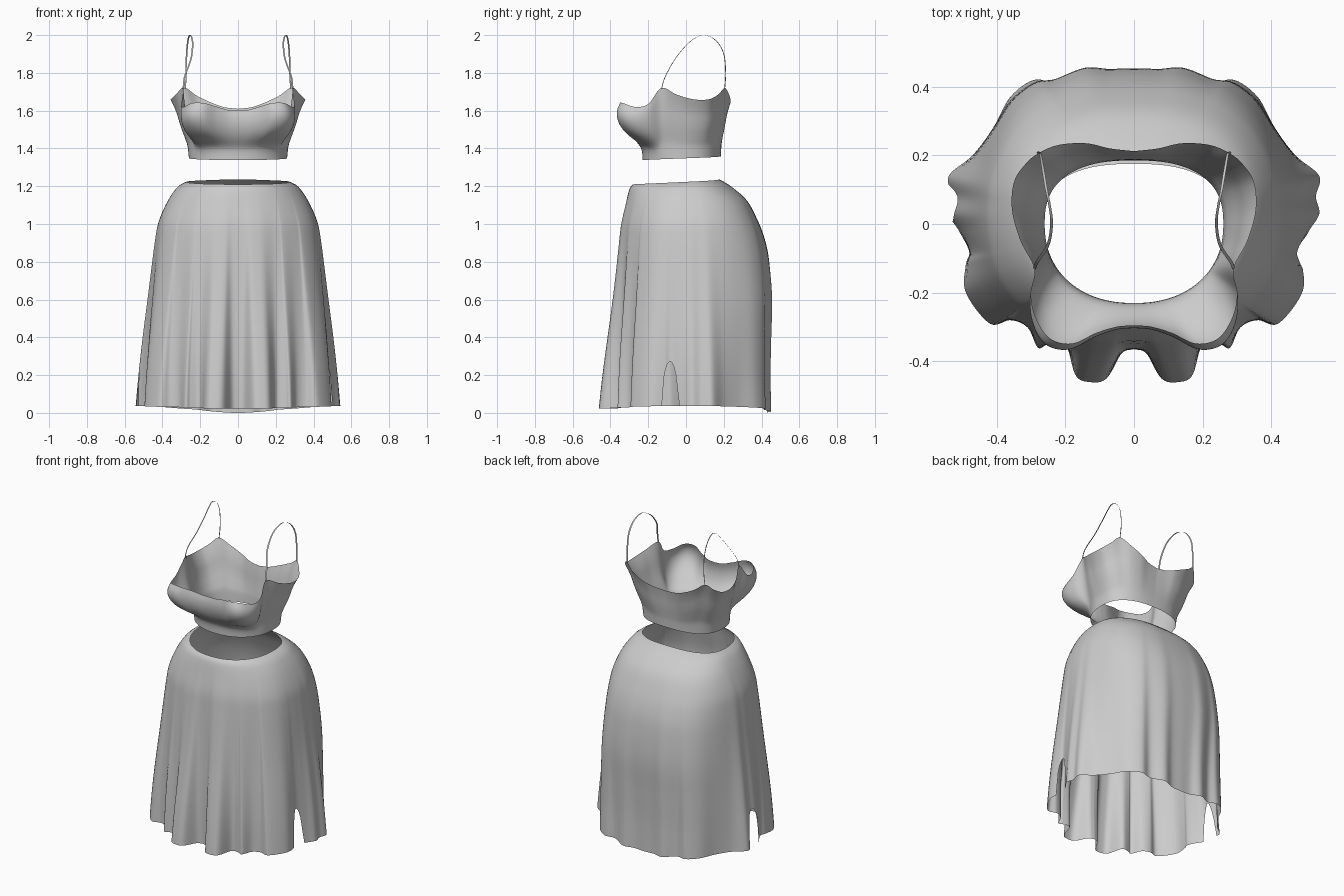
import bpy, bmesh
from math import sin, cos, atan2, sqrt
from mathutils import Vector

old = bpy.data.objects.get("Cube")
if old:
    bpy.data.objects.remove(old, do_unlink=True)

cloth = bpy.data.materials.new("light grey cloth")
cloth.use_nodes = True
GREY = (0.6, 0.6, 0.6, 1)
cloth.diffuse_color = GREY
cloth.node_tree.nodes["Principled BSDF"].inputs["Base Color"].default_value = GREY


def spline(points, t):
    """Smooth curve through the points, t from 0 to 1."""
    pts = [Vector(p) for p in points]
    last = len(pts) - 1
    i = min(int(t * last), last - 1)
    f = t * last - i
    b, c = pts[i], pts[i + 1]
    a = pts[i - 1] if i else 2 * b - c
    d = pts[i + 2] if i + 2 <= last else 2 * c - b
    return b + 0.5 * f * ((c - a) + f * (2 * a - 5 * b + 4 * c - d + f * (3 * (b - c) + d - a)))


def lookup(table, key):
    """Smooth reading of rows that begin with a rising key."""
    rows = [Vector(r) for r in table]
    last = len(rows) - 1
    i = max(k for k in range(last) if rows[k][0] <= key)

    def slope(k):
        a, b = rows[max(k - 1, 0)], rows[min(k + 1, last)]
        return (b - a) / (b[0] - a[0])

    p, q = rows[i], rows[i + 1]
    h = q[0] - p[0]
    f = (key - p[0]) / h
    ease = f * f * (3 - 2 * f)
    bend = slope(i) * (f * (1 - f) ** 2) - slope(i + 1) * (f * f * (1 - f))
    return (p + (q - p) * ease + bend * h)[1:]


def oval(theta, side, front, back):
    """Radius of an oval, rounder in front and squarer behind; theta is 0 in front."""
    depth, n = (front, 2.2) if cos(theta) > 0 else (back, 2.5)
    return ((abs(sin(theta)) / side) ** n + (abs(cos(theta)) / depth) ** n) ** (-1 / n)


def sheet(name, make_column, count):
    """Cloth surface from columns of points, built on both sides and welded."""
    bm = bmesh.new()
    for side in (1, -1):
        grid = []
        for i in range(count + 1):
            column = make_column(i / count, side)
            grid.append([bm.verts.new((side * x, y, z)) for x, y, z in column])
        for r, s in zip(grid, grid[1:]):
            for j in range(len(r) - 1):
                bm.faces.new((r[j], s[j], s[j + 1], r[j + 1])[::side])
    bmesh.ops.remove_doubles(bm, verts=bm.verts, dist=0.0002)
    mesh = bpy.data.meshes.new(name)
    bm.to_mesh(mesh)
    bm.free()
    mesh.materials.append(cloth)
    mesh.shade_smooth()
    bpy.context.collection.objects.link(bpy.data.objects.new(name, mesh))


# Skirt: pleated hem outline, front to back, in hundredths
HEM = [(0, -36), (3.5, -37.5), (8, -45), (13, -46), (17, -44), (20, -35), (25, -35),
       (28, -36), (31, -30), (36, -28), (42, -29), (49, -20), (49, -12), (48, -8),
       (51, -2), (54, 3), (53, 8), (54, 14), (47, 20), (41, 28), (36, 37),
       (29, 42), (22, 41), (14, 45), (7, 43), (0, 43)]
# Skirt profile: share of the way down, then side, front and back reach
PROFILE = [(0, .272, .28, .175), (.01, .3, .293, .2), (.03, .328, .303, .238),
           (.09, .375, .32, .32), (.18, .42, .342, .38), (.26, .437, .35, .417),
           (.35, .45, .357, .44), (.52, .472, .37, .455), (.7, .495, .385, .445),
           (.85, .51, .395, .437), (1, .52, .4, .435)]
# Arched slits: centre and half width, by side
SLIT = {1: (-0.085, 0.043), -1: (0.06, 0.05)}


def skirt_column(u, side):
    hem = spline(HEM, u) / 100
    theta = atan2(hem.x, -hem.y)
    swell = hem.length / oval(theta, *PROFILE[-1][1:]) - 1
    top = 1.223 - 0.013 * cos(theta)
    low = 0.022 + 0.015 * sin(theta) ** 2 - 0.022 * max(0, -cos(theta)) ** 8
    centre, width = SLIT[side]
    d = (hem.y - centre) / width
    if abs(d) < 1 and hem.x > 0.4:
        low += 0.235 * sqrt(1 - d * d)
    column = []
    for j in range(45):
        z = low + (top - low) * (1 - (j / 44) ** 1.4)
        v = min(1, (top - z) / (top - 0.03))
        r = oval(theta, *lookup(PROFILE, v)) * (1 + swell * v ** 1.5)
        column.append((r * sin(theta), -r * cos(theta), z))
    return column[::-1]


sheet("skirt", skirt_column, 160)

# Cropped top: upper edge from front to back, in hundredths
EDGE = [(0, -29.5, 160), (5, -29.9, 160.3), (11, -31.7, 162), (18, -34.8, 164), (24.5, -33.3, 164),
        (28.7, -27, 162), (30, -20, 163.5), (29, -13, 172), (33, -5, 168.5), (35.5, 4, 166),
        (35, 12, 166), (32, 17, 168.5), (28, 20.5, 172), (22, 23, 168), (14, 23.5, 164.2),
        (7, 22, 161.8), (0, 21.2, 161)]
# Share of the way up, then outward share at the bust and elsewhere
SWELL = [(0, 0, 0), (.12, .02, .04), (.22, .09, .09), (.3, .27, .18), (.4, .58, .3), (.5, .83, .42),
         (.62, 1.02, .54), (.75, 1.12, .66), (.88, 1.11, .82), (1, 1, 1)]


def top_column(u, side):
    edge = spline(EDGE, u) / 100
    theta = atan2(edge.x, -edge.y)
    r = oval(theta, 0.26, 0.23, 0.185)
    hem = Vector((r * sin(theta), -r * cos(theta), 1.348 - 0.01 * cos(theta)))
    bust = min(1, max(0, -edge.y / 0.32))
    bust *= bust * (3 - 2 * bust)
    column = []
    for j in range(25):
        t = j / 24
        front, rest = lookup(SWELL, t)
        p = hem.lerp(edge, rest + (front - rest) * bust)
        p.z = hem.z + (edge.z - hem.z) * t
        column.append(p)
    return column


sheet("cropped_top", top_column, 112)

# Shoulder straps: narrow flat ribbons over each shoulder
STRAP = [(29, -13, 171.5), (28.2, -11, 178), (25, -6, 187), (24, 0, 194.5), (24.5, 5, 198.5),
         (25.5, 10, 200), (26.5, 16, 197), (27.2, 20, 190), (27.5, 21, 180), (28, 20.5, 171.5)]
HALF_WIDTH = Vector((0.004, 0.002, 0))


def strap_column(u, side):
    p = spline(STRAP, u) / 100
    return [p - HALF_WIDTH, p + HALF_WIDTH]


sheet("shoulder_straps", strap_column, 48)
